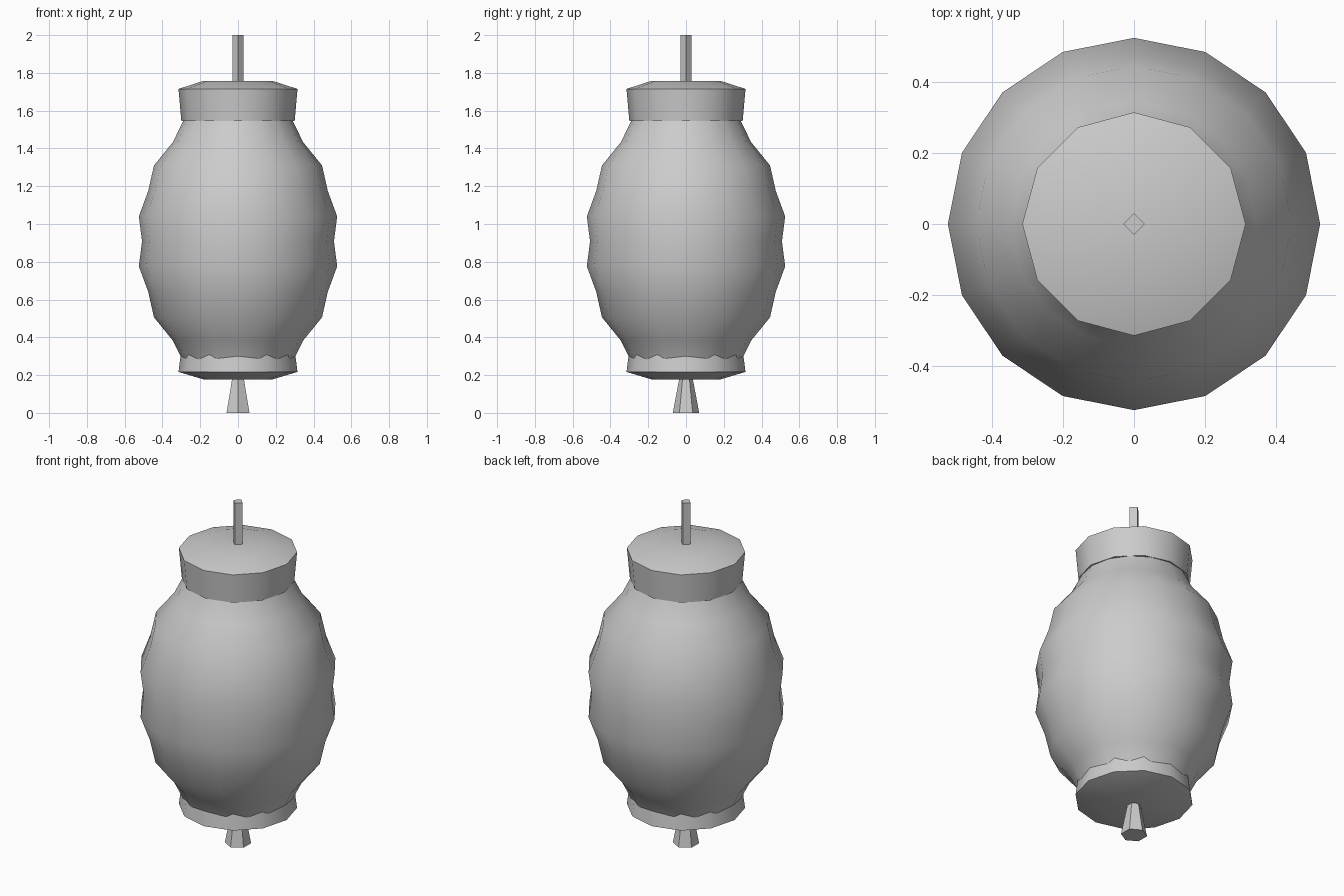
import bpy
import bmesh
import math

cube = bpy.data.objects.get("Cube")
if cube:
    bpy.data.objects.remove(cube, do_unlink=True)

GREY = (0.6, 0.6, 0.6, 1.0)
grey = bpy.data.materials.new("plain grey")
grey.use_nodes = True
grey.diffuse_color = GREY
grey.node_tree.nodes["Principled BSDF"].inputs["Base Color"].default_value = GREY


def lathe(name, profile, sides, turn=0.0):
    """Revolve (radius, height) pairs, listed bottom to top, with closed ends."""
    bm = bmesh.new()
    rings = []
    for radius, z in profile:
        angles = [turn + math.tau * i / sides for i in range(sides)]
        rings.append([bm.verts.new((radius * math.cos(a), radius * math.sin(a), z))
                      for a in angles])
    for low, high in zip(rings, rings[1:]):
        for i in range(sides):
            j = (i + 1) % sides
            bm.faces.new((low[i], low[j], high[j], high[i]))
    bm.faces.new(rings[0][::-1])
    bm.faces.new(rings[-1])
    mesh = bpy.data.meshes.new(name)
    bm.to_mesh(mesh)
    bm.free()
    mesh.materials.append(grey)
    obj = bpy.data.objects.new(name, mesh)
    bpy.context.collection.objects.link(obj)
    bpy.ops.object.select_all(action="DESELECT")
    obj.select_set(True)
    bpy.context.view_layer.objects.active = obj
    bpy.ops.object.shade_smooth_by_angle(angle=math.radians(35))
    return obj


# Ribbed paper body, symmetric about its middle ring
middle = 0.908
upper = [(0.525, 0.132), (0.475, 0.268), (0.445, 0.402), (0.345, 0.525), (0.29, 0.637)]
body = [(r, middle - h) for r, h in reversed(upper)]
body += [(0.508, middle)]
body += [(r, middle + h) for r, h in upper]
lathe("paper_body", body, 16)

# End caps with shallow domes
lathe("top_cap", [(0.3, 1.545), (0.315, 1.715), (0.185, 1.757)], 12)
lathe("bottom_cap", [(0.185, 0.178), (0.315, 0.217), (0.303, 0.31)], 12)

# Hanging rod and tassel
lathe("hanging_rod", [(0.03, 1.74), (0.03, 2.0)], 4)
lathe("tassel", [(0.07, 0.0), (0.034, 0.19)], 6, math.pi / 2)
